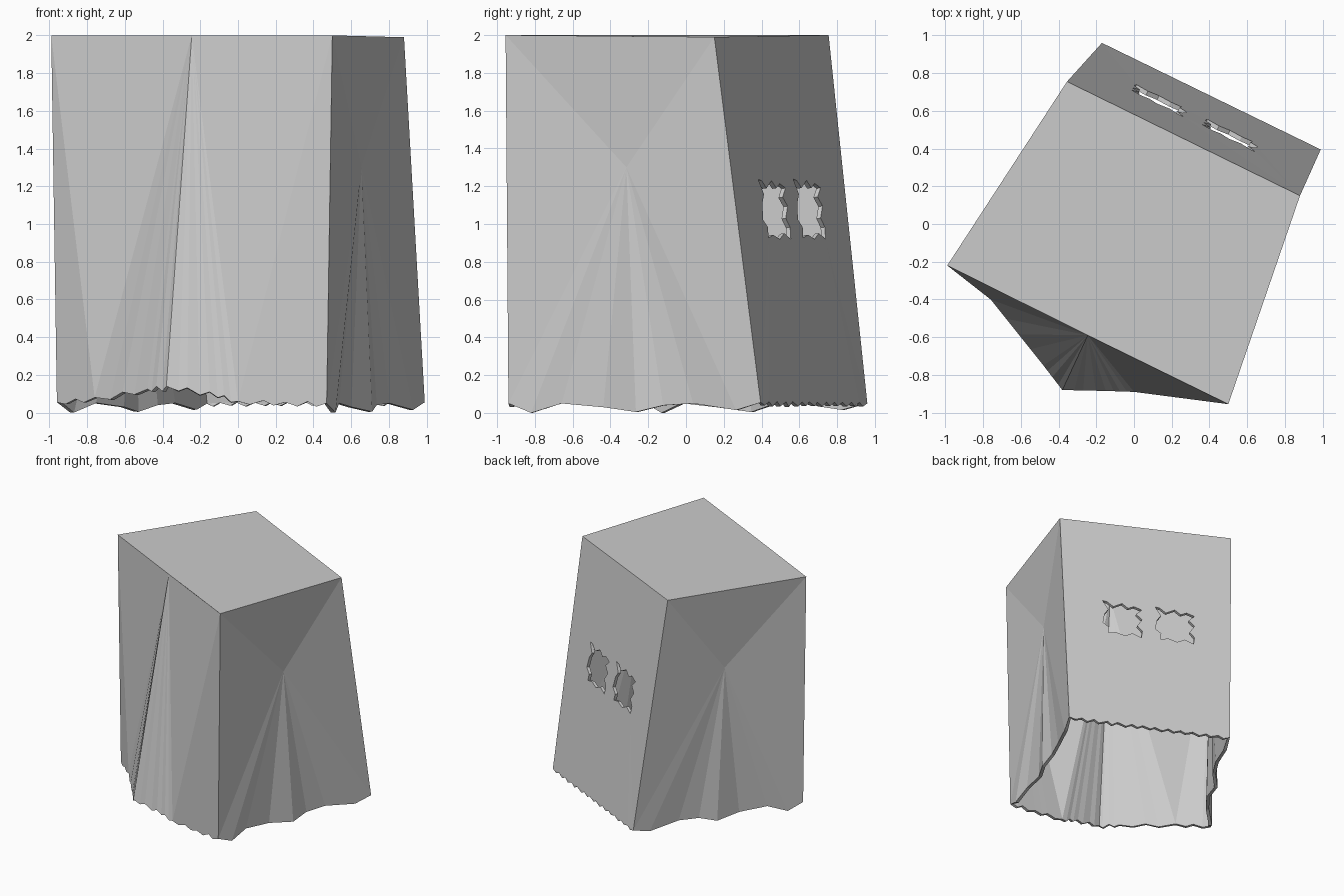
import bpy, bmesh, random
from mathutils import Vector as V

random.seed(4)
cube = bpy.data.objects.get("Cube")
if cube:
    bpy.data.objects.remove(cube)

# Paper material
paper = bpy.data.materials.new("grey paper")
paper.use_nodes = True
GREY = (0.6, 0.6, 0.6, 1)
paper.diffuse_color = GREY
paper.node_tree.nodes["Principled BSDF"].inputs["Base Color"].default_value = GREY

# Corners of the bag, tops then bottoms
FL, FR = V((-.99, -.22, 2)), V((.5, -.955, 2))
BL, BR = V((-.355, .755, 2)), V((.88, .15, 1.99))
fl, fr = V((-.96, -.22, .055)), V((.47, -.94, .05))
bl, br = V((-.17, .96, .05)), V((.99, .395, .055))

bm = bmesh.new()


def face(*points):
    bm.faces.new([bm.verts.new(p) for p in points])


def torn(a, b, teeth, depth):
    """Zigzag torn edge from a to b."""
    points = [a]
    n = teeth * 2
    for i in range(1, n):
        p = a.lerp(b, (i + random.uniform(-.2, .2)) / n)
        p.z += depth * random.uniform(.6, 1) * (-1 if i % 2 else .3)
        points.append(p)
    return points + [b]


def fan(pivot, a, b, teeth=2, depth=.025):
    rim = torn(a, b, teeth, depth)
    for p, q in zip(rim, rim[1:]):
        face(pivot, p, q)


# Flat top
face(FL, FR, BR, BL)

# Front wall with a crease that bulges out at the bottom
crease = V((-.245, -.59, 2))
tip = V((-.38, -.88, .14))
l1, l2 = V((-.76, -.4, .08)), V((-.48, -.75, .125))
r1, r2, r3 = V((-.15, -.885, .11)), V((0, -.89, .06)), V((.25, -.918, .055))
face(FL, l1, crease)
face(crease, r2, FR)
for pivot, a, b in ((FL, fl, l1), (crease, l1, l2), (crease, l2, tip),
                    (crease, tip, r1), (crease, r1, r2), (FR, r2, r3), (FR, r3, fr)):
    fan(pivot, a, b)

# Side walls folded inwards around a pinch point
FOLDS = ((.09, .0, .0), (.2, .04, .05), (.36, .06, .03), (.5, .02, .005),
         (.6, .05, .04), (.72, .045, .05), (.9, .01, .015))
for T1, T2, b1, b2 in ((FR, BR, fr, br), (FL, BL, fl, bl)):
    along = b2 - b1
    inward = V((-along.y, along.x, 0)).normalized()
    if inward.dot(b1 + b2) > 0:
        inward.negate()
    middle = (T1 + T2 + b1 + b2) / 4
    pinch = V((middle.x, middle.y, 1.3)) + inward * .06
    rim = [b1]
    for f, depth, z in FOLDS:
        p = b1.lerp(b2, f) + inward * depth
        p.z = z
        rim.append(p)
    rim.append(b2)
    face(T1, T2, pinch)
    face(T1, pinch, b1)
    face(T2, b2, pinch)
    for p, q in zip(rim, rim[1:]):
        face(pinch, p, q)


# Back wall with two torn eye holes
def loop(points):
    verts = [bm.verts.new(p) for p in points]
    return [bm.edges.new((v, verts[i - 1])) for i, v in enumerate(verts)]


def on_back(u, z):
    t = (2 - z) / 1.95
    return BL.lerp(bl, t).lerp(BR.lerp(br, t), u)


HOLE = ((-1, 1), (-.75, .95), (-.45, .7), (0, .95), (.3, .7), (.6, .85), (1, .7),
        (.7, .4), (1, .1), (.75, -.3), (1, -.6), (.95, -1), (.5, -.8), (.1, -1),
        (-.35, -.85), (-.75, -.95), (-.7, -.6), (-1, -.35), (-.9, .2), (-.7, .5))
edges = loop([BL] + torn(bl, br, 13, .022) + [BR])
for centre in (.335, .65):
    edges += loop([on_back(centre - a * .118, 1.08 + b * .16) for a, b in HOLE])
bmesh.ops.triangle_fill(bm, edges=edges, use_beauty=True,
                        normal=(BR - BL).cross(bl - BL).normalized())

# Join the walls, face them outwards
bmesh.ops.remove_doubles(bm, verts=bm.verts[:], dist=.0005)
bmesh.ops.recalc_face_normals(bm, faces=bm.faces[:])
top = max(bm.faces, key=lambda f: f.calc_center_median().z)
if top.normal.z < 0:
    bmesh.ops.reverse_faces(bm, faces=bm.faces[:])

mesh = bpy.data.meshes.new("paper_bag")
bm.to_mesh(mesh)
bm.free()
mesh.materials.append(paper)
bag = bpy.data.objects.new("paper_bag", mesh)
bpy.context.collection.objects.link(bag)

# Paper thickness
thick = bag.modifiers.new("thickness", "SOLIDIFY")
thick.thickness = .025
thick.offset = -1
